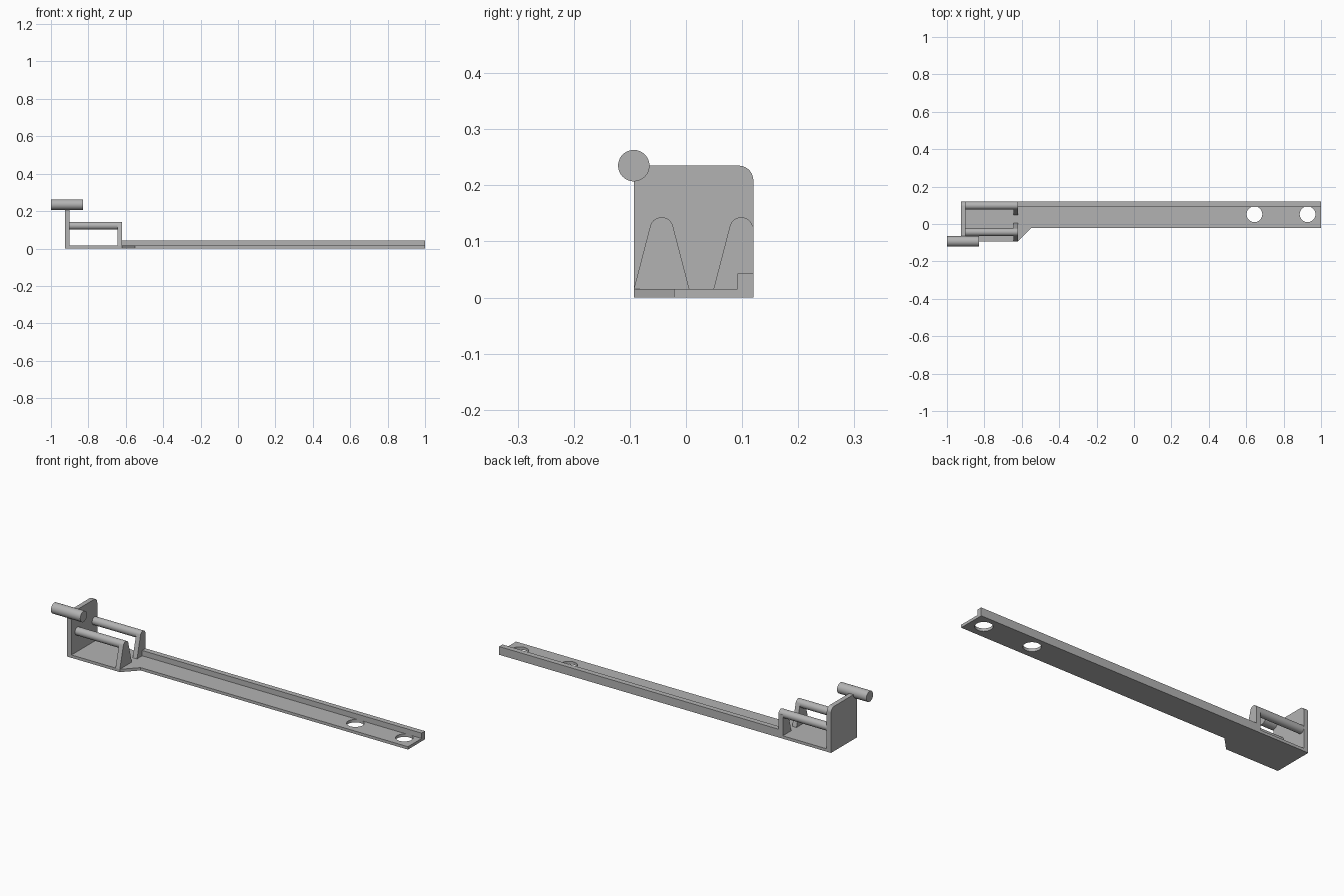
import bpy, bmesh, math
from mathutils import Vector

if "Cube" in bpy.data.objects:
    bpy.data.objects.remove(bpy.data.objects["Cube"], do_unlink=True)

grey = bpy.data.materials.new("plain grey")
grey.use_nodes = True
colour = (0.45, 0.45, 0.45, 1)
grey.diffuse_color = colour
grey.node_tree.nodes["Principled BSDF"].inputs["Base Color"].default_value = colour


def prism(name, outline, depth):
    """Extrude a closed 3D outline along a depth vector."""
    bm = bmesh.new()
    face = bm.faces.new([bm.verts.new(p) for p in outline])
    top = bmesh.ops.extrude_face_region(bm, geom=[face], use_keep_orig=True)["geom"]
    bmesh.ops.translate(bm, vec=Vector(depth),
                        verts=[v for v in top if isinstance(v, bmesh.types.BMVert)])
    bmesh.ops.recalc_face_normals(bm, faces=bm.faces)
    mesh = bpy.data.meshes.new(name)
    bm.to_mesh(mesh)
    bm.free()
    mesh.materials.append(grey)
    obj = bpy.data.objects.new(name, mesh)
    bpy.context.collection.objects.link(obj)
    return obj


def arc(cx, cy, r, start, end, steps):
    angles = [math.radians(start + (end - start) * i / steps) for i in range(steps + 1)]
    return [(cx + r * math.cos(a), cy + r * math.sin(a)) for a in angles]


def along_x(name, profile, x0, x1):
    return prism(name, [(x0, y, z) for y, z in profile], (x1 - x0, 0, 0))


def smooth(obj):
    bpy.ops.object.select_all(action="DESELECT")
    obj.select_set(True)
    bpy.context.view_layer.objects.active = obj
    bpy.ops.object.shade_smooth_by_angle(angle=math.radians(30))


def rod(name, y, z, r, x0, x1):
    smooth(along_x(name, arc(y, z, r, 0, 360, 48)[:-1], x0, x1))


FRONT, BACK, ARM = -0.093, 0.12, -0.021
LEFT, WALL, POST0, POST1 = -0.925, -0.9, -0.645, -0.62
THICK, HEIGHT, ROD_Z, ROD_R = 0.015, 0.235, 0.122, 0.021

# Flat base with a widened end and two round holes
outline = [(LEFT, FRONT), (POST1, FRONT), (-0.55, ARM), (1, ARM), (1, BACK), (LEFT, BACK)]
base = prism("base_strip", [(x, y, 0) for x, y in outline], (0, 0, THICK))
for x in (0.644, 0.928):
    circle = arc(x, 0.052, 0.042, 0, 360, 48)[:-1]
    cutter = prism("hole_cutter", [(u, v, -0.1) for u, v in circle], (0, 0, 0.3))
    cutter.hide_render = True
    cut = base.modifiers.new("hole", "BOOLEAN")
    cut.object = cutter
    cut.solver = "EXACT"
    bpy.context.view_layer.objects.active = base
    bpy.ops.object.modifier_apply(modifier=cut.name)
    bpy.data.objects.remove(cutter, do_unlink=True)
smooth(base)

# Raised rim along the back edge
along_x("back_rim", [(0.092, THICK), (BACK, THICK), (BACK, 0.043), (0.092, 0.043)], POST1, 1)

# Upright end plate with one rounded corner
r = 0.026
plate = [(FRONT, THICK), (BACK, THICK)] + arc(BACK - r, HEIGHT - r, r, 0, 90, 10) + [(FRONT, HEIGHT)]
smooth(along_x("end_plate", plate, LEFT, WALL))

# Tapered posts, each holding a rod that runs to the end plate
for side, y in (("front", -0.0435), ("back", 0.0985)):
    post = [(y - 0.0495, THICK), (y + 0.0495, THICK)] + arc(y, ROD_Z, ROD_R, 14, 166, 20)
    post = [(min(v, BACK), z) for v, z in post]
    if side == "back":
        # flush rear edge where the taper meets the back of the base
        post[2:2] = [(BACK, ROD_Z + 0.004)]
        post = [p for i, p in enumerate(post) if i < 3 or p[0] < BACK]
    smooth(along_x(side + "_post", post, POST0, POST1))
    rod(side + "_rod", y, ROD_Z, ROD_R, WALL - 0.01, POST0 + 0.01)

# Thick pin through the top front corner of the end plate
rod("corner_pin", FRONT, HEIGHT, 0.028, -1, -0.83)
